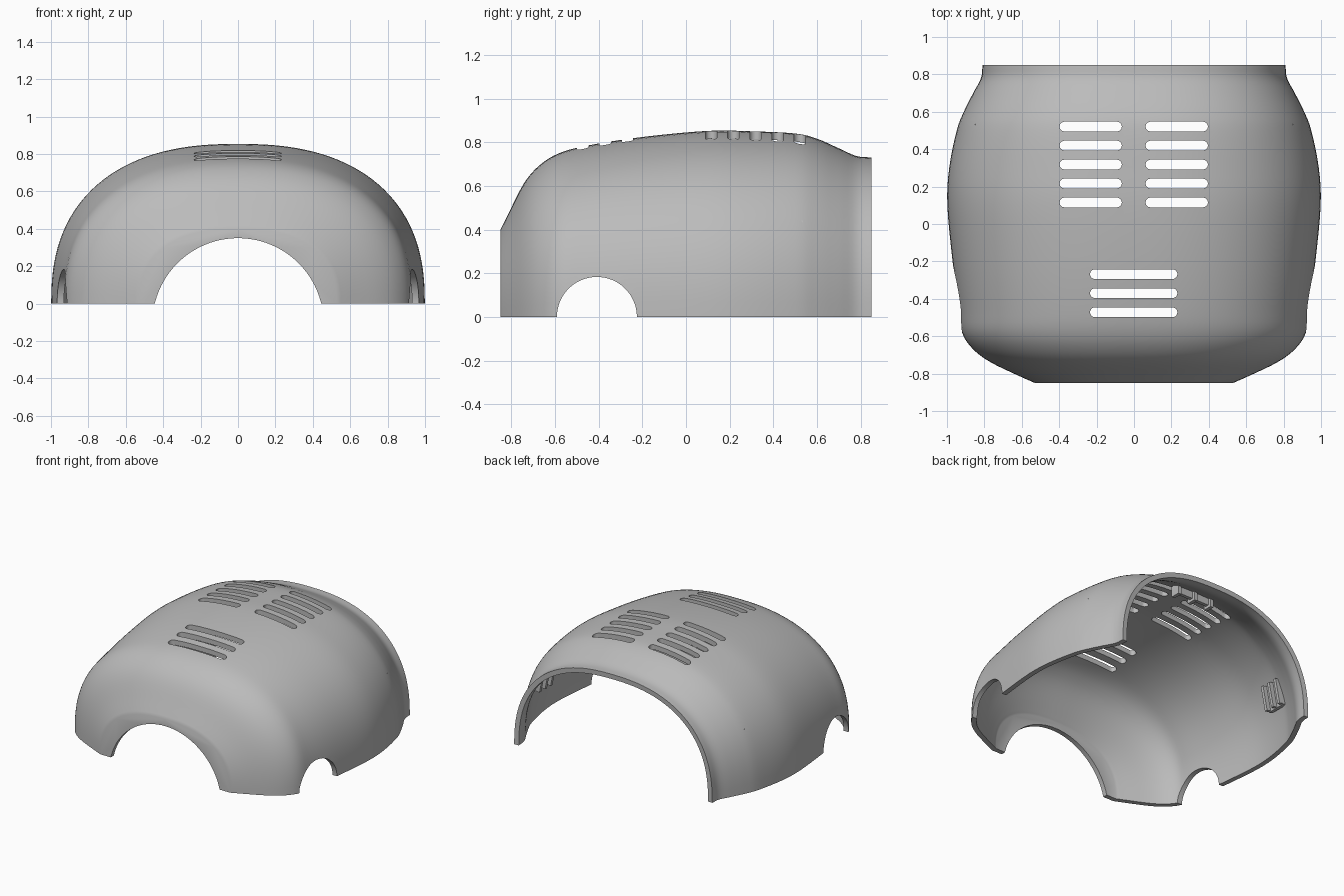
import bpy, bmesh, math
from mathutils import Matrix, Vector

cube = bpy.data.objects.get("Cube")
if cube:
    bpy.data.objects.remove(cube)

grey = bpy.data.materials.new("plain grey")
grey.use_nodes = True
GREY = (0.5, 0.5, 0.5, 1)
grey.diffuse_color = GREY
grey.node_tree.nodes["Principled BSDF"].inputs["Base Color"].default_value = GREY


def make_object(name, bm):
    bmesh.ops.recalc_face_normals(bm, faces=bm.faces)
    mesh = bpy.data.meshes.new(name)
    bm.to_mesh(mesh)
    bm.free()
    mesh.materials.append(grey)
    obj = bpy.data.objects.new(name, mesh)
    bpy.context.collection.objects.link(obj)
    return obj


def activate(obj):
    bpy.ops.object.select_all(action="DESELECT")
    obj.select_set(True)
    bpy.context.view_layer.objects.active = obj


def add_box(bm, centre, size, turn=0):
    m = (Matrix.Translation(centre) @ Matrix.Rotation(turn, 4, "Y")
         @ Matrix.Diagonal((*size, 1)))
    bmesh.ops.create_cube(bm, size=1, matrix=m)


def add_prism(bm, points, direction):
    face = bm.faces.new([bm.verts.new(p) for p in points])
    out = bmesh.ops.extrude_face_region(bm, geom=[face])["geom"]
    bmesh.ops.translate(bm, vec=direction,
                        verts=[v for v in out if isinstance(v, bmesh.types.BMVert)])


def smooth_path(points, steps):
    # Catmull-Rom curve through the stations
    pts = [Vector(p) for p in points]
    ext = [2 * pts[0] - pts[1]] + pts + [2 * pts[-1] - pts[-2]]
    result = []
    for a, b, c, d in zip(ext, ext[1:], ext[2:], ext[3:]):
        for i in range(steps):
            t = i / steps
            result.append(0.5 * (2 * b + (c - a) * t + (2 * a - 5 * b + 4 * c - d) * t * t
                                 + (3 * b - a - 3 * c + d) * t ** 3))
    return result + [pts[-1]]


# Stations of the shell: y, half width, height
stations = [(-0.85, 0.53, 0.40), (-0.81, 0.62, 0.48), (-0.74, 0.765, 0.615),
            (-0.67, 0.86, 0.695), (-0.58, 0.92, 0.75), (-0.45, 0.938, 0.785),
            (-0.2, 0.97, 0.824), (0.1, 0.998, 0.852), (0.3, 0.988, 0.85),
            (0.5, 0.948, 0.84), (0.6, 0.91, 0.816), (0.7, 0.86, 0.772),
            (0.78, 0.818, 0.737), (0.85, 0.81, 0.73)]
POWER = 2.4
SEGMENTS = 64


def arch(y, w, h):
    ring = []
    for i in range(SEGMENTS + 1):
        a = math.pi * i / SEGMENTS
        c, s = math.cos(a), max(math.sin(a), 0)
        s = 0 if s < 1e-6 else s
        ring.append((math.copysign(w * abs(c) ** (2 / POWER), c), y, h * s ** (2 / POWER)))
    return ring


# Shell: lofted arches with a closed front wall
bm = bmesh.new()
rings = [[bm.verts.new(p) for p in arch(*st)] for st in smooth_path(stations, 4)]
for r0, r1 in zip(rings, rings[1:]):
    for i in range(SEGMENTS):
        bm.faces.new((r0[i], r0[i + 1], r1[i + 1], r1[i]))
bm.faces.new(rings[0])
shell = make_object("shell", bm)
if shell.data.polygons[len(shell.data.polygons) // 2].normal.z < 0:
    shell.data.flip_normals()
solid = shell.modifiers.new("thickness", "SOLIDIFY")
solid.thickness = 0.036
solid.offset = -1

# Cutter for the vent slots
bm = bmesh.new()


def slot(x0, x1, y, r=0.026):
    pts = []
    for cx, start in ((x1 - r, -90), (x0 + r, 90)):
        for k in range(11):
            a = math.radians(start + k * 18)
            pts.append((cx + r * math.cos(a), y + r * math.sin(a), 0.6))
    add_prism(bm, pts, (0, 0, 0.5))


for k in range(5):
    y = 0.115 + 0.1015 * k
    slot(-0.398, -0.065, y)
    slot(0.062, 0.395, y)
for k in range(3):
    slot(-0.235, 0.232, -0.472 + 0.102 * k)
slots = make_object("slot_cutter", bm)


def round_cutter(name, radius, depth, location, axis):
    bm = bmesh.new()
    m = Matrix.Translation(location) @ Matrix.Rotation(math.pi / 2, 4, axis)
    bmesh.ops.create_cone(bm, cap_ends=True, segments=96, radius1=radius,
                          radius2=radius, depth=depth, matrix=m)
    return make_object(name, bm)


# Cutters for the front arch and the two side arches
cutters = [slots,
           round_cutter("front_cutter", 0.458, 0.5, (0, -0.85, -0.108), "X"),
           round_cutter("side_cutter", 0.183, 3, (0, -0.408, 0.0), "Y")]
for cutter in cutters:
    cutter.hide_render = True
    mod = shell.modifiers.new(cutter.name, "BOOLEAN")
    mod.operation = "DIFFERENCE"
    mod.solver = "EXACT"
    mod.object = cutter
activate(shell)
for mod in list(shell.modifiers):
    bpy.ops.object.modifier_apply(modifier=mod.name)
for cutter in cutters:
    bpy.data.objects.remove(cutter)
bpy.ops.object.shade_smooth_by_angle(angle=math.radians(35))

# Ribbed clips inside the side walls
for name, side in (("left_clip", 1), ("right_clip", -1)):
    bm = bmesh.new()
    lean = -0.2 * side
    add_box(bm, (side * 0.853, 0.46, 0.35), (0.03, 0.15, 0.18), lean)
    for y in (0.395, 0.46, 0.525):
        add_box(bm, (side * 0.83, y, 0.35), (0.05, 0.022, 0.18), lean)
    make_object(name, bm)

# Clip under the roof near the rear
bm = bmesh.new()
add_box(bm, (0, 0.61, 0.75), (0.3, 0.025, 0.07))
for x in (-0.14, 0, 0.14):
    add_box(bm, (x, 0.61, 0.735), (0.025, 0.07, 0.08))
make_object("rear_clip", bm)
